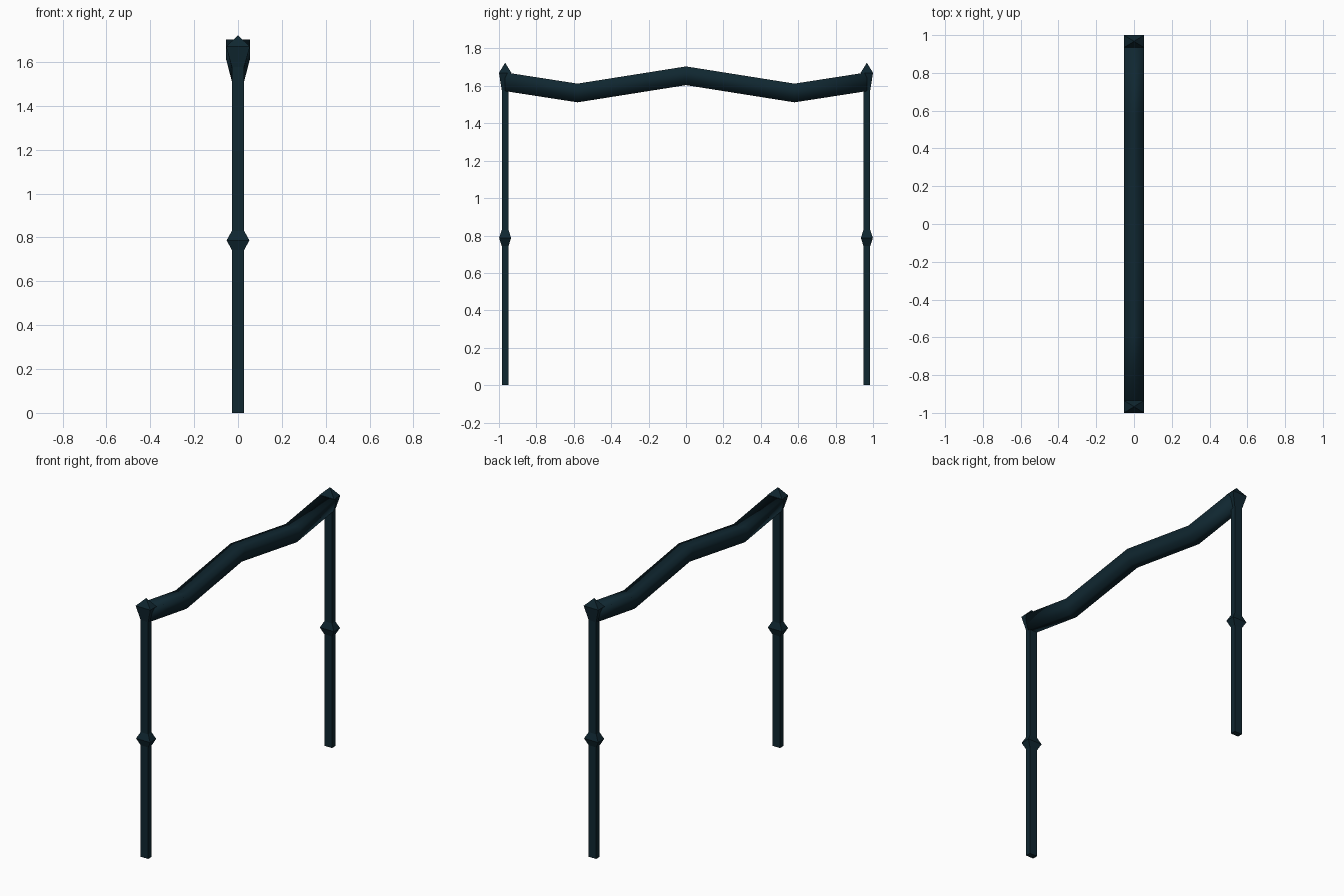
import bpy, bmesh

if "Cube" in bpy.data.objects:
    bpy.data.objects.remove(bpy.data.objects["Cube"])

metal = bpy.data.materials.new("dark teal metal")
metal.diffuse_color = (0.005, 0.020, 0.030, 1)
metal.use_nodes = True
metal.node_tree.nodes["Principled BSDF"].inputs["Base Color"].default_value = metal.diffuse_color


def loft(name, rings, smooth=False):
    """Skin a list of four-point rings and cap both ends."""
    bm = bmesh.new()
    vs = [[bm.verts.new(p) for p in ring] for ring in rings]
    for a, b in zip(vs, vs[1:]):
        for i in range(4):
            j = (i + 1) % 4
            bm.faces.new((a[i], a[j], b[j], b[i]))
    bm.faces.new(vs[0])
    bm.faces.new(vs[-1])
    bmesh.ops.recalc_face_normals(bm, faces=bm.faces)
    for f in bm.faces:
        f.smooth = smooth
    me = bpy.data.meshes.new(name)
    bm.to_mesh(me)
    bm.free()
    me.materials.append(metal)
    ob = bpy.data.objects.new(name, me)
    bpy.context.collection.objects.link(ob)
    return ob


def rect(hx, hy, y, z):
    return [(-hx, y - hy, z), (hx, y - hy, z), (hx, y + hy, z), (-hx, y + hy, z)]


PX, PY = 0.028, 0.018   # post half sizes
for side, s in (("front", -1), ("back", 1)):
    y = s * 0.967
    # post with its faceted collar at mid height
    loft(side + "_post", [rect(hx, hy, y, z) for hx, hy, z in (
        (PX, PY, 0), (PX, PY, 0.743), (0.052, 0.032, 0.787),
        (PX, PY, 0.83), (PX, PY, 1.577))])
    # flared cap with pyramid top
    loft(side + "_post_cap", [rect(hx, hy, y, z) for hx, hy, z in (
        (PX, PY, 1.577), (0.054, 0.033, 1.67), (0.001, 0.001, 1.722))])

# zigzag top rail, wide on top and narrow underneath
path = [(-0.967, 1.672), (-0.58, 1.612), (0, 1.704), (0.58, 1.612), (0.967, 1.672)]
loft("top_rail", [[(-0.054, y, z), (0.054, y, z), (PX, y, z - 0.1), (-PX, y, z - 0.1)]
                  for y, z in path], smooth=True)
